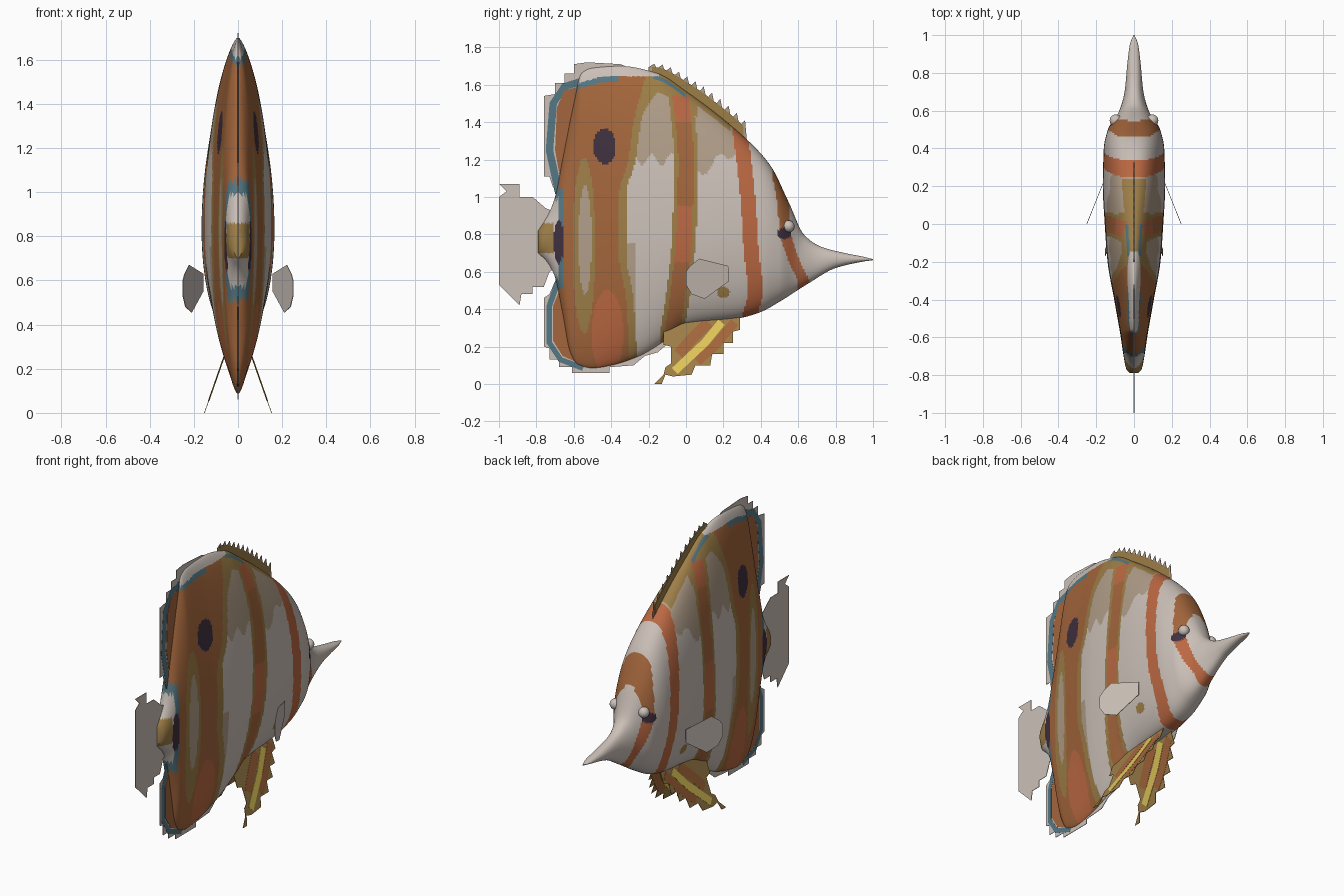
import bpy, bmesh, math

if "Cube" in bpy.data.objects:
    bpy.data.objects.remove(bpy.data.objects["Cube"])

# Palette
COLOURS = {
    "white": (.60, .53, .48), "taupe": (.44, .34, .25), "orange": (.37, .133, .045),
    "red_orange": (.50, .14, .055), "olive": (.34, .21, .064), "teal": (.09, .19, .235),
    "dark_navy": (.05, .03, .05), "yellow": (.75, .56, .10),
}
MATS = {}
for name, rgb in COLOURS.items():
    m = bpy.data.materials.new(name)
    m.use_nodes = True
    m.diffuse_color = (*rgb, 1)
    m.node_tree.nodes["Principled BSDF"].inputs["Base Color"].default_value = (*rgb, 1)
    MATS[name] = m
ORDER = list(COLOURS)


def curve(pts, u):
    """Smooth value at u through (u, v) points, without overshoot."""
    if u <= pts[0][0]:
        return pts[0][1]
    if u >= pts[-1][0]:
        return pts[-1][1]
    i = next(k for k in range(len(pts) - 1) if u <= pts[k + 1][0])

    def slope(k):
        return (pts[k + 1][1] - pts[k][1]) / (pts[k + 1][0] - pts[k][0])

    def tangent(k):
        if k == 0 or k == len(pts) - 1:
            return slope(min(k, len(pts) - 2))
        a, b = slope(k - 1), slope(k)
        return 0 if a * b <= 0 else 2 * a * b / (a + b)

    h = pts[i + 1][0] - pts[i][0]
    t = (u - pts[i][0]) / h
    return (pts[i][1] * (1 + 2 * t) * (1 - t) ** 2 + tangent(i) * h * t * (1 - t) ** 2
            + pts[i + 1][1] * t * t * (3 - 2 * t) + tangent(i + 1) * h * t * t * (t - 1))


def make(name, verts, faces, mats):
    me = bpy.data.meshes.new(name)
    me.from_pydata(verts, [], faces)
    for m in mats:
        me.materials.append(MATS[m])
    ob = bpy.data.objects.new(name, me)
    bpy.context.collection.objects.link(ob)
    return ob


def fix_normals(ob):
    bm = bmesh.new()
    bm.from_mesh(ob.data)
    bmesh.ops.recalc_face_normals(bm, faces=bm.faces)
    bm.to_mesh(ob.data)
    bm.free()


def plate(name, pts, mat, thick=.003, lean=lambda y, z: 0):
    """Thin plate from a side outline; lean gives its sideways offset."""
    n = len(pts)
    verts = [(lean(y, z) + s * thick / 2, y, z) for s in (-1, 1) for y, z in pts]
    faces = [list(range(n)), list(range(n, 2 * n))]
    faces += [(i, (i + 1) % n, n + (i + 1) % n, n + i) for i in range(n)]
    fix_normals(make(name, verts, faces, [mat]))


def ribbon(name, path, half, mat, thick, lean=lambda y, z: 0):
    """Tapered stripe along a side path."""
    a, b = [], []
    for i, (y, z) in enumerate(path):
        p, q = path[max(i - 1, 0)], path[min(i + 1, len(path) - 1)]
        d = math.hypot(q[0] - p[0], q[1] - p[1])
        ny, nz = -(q[1] - p[1]) / d * half, (q[0] - p[0]) / d * half
        a.append((y + ny, z + nz))
        b.append((y - ny, z - nz))
    plate(name, a + b[::-1], mat, thick, lean)


# Body profiles along its length
TOP = [(-.79, .82), (-.74, .9), (-.7, 1.0), (-.66, 1.2), (-.6, 1.5), (-.56, 1.66), (-.5, 1.69),
       (-.35, 1.7), (-.15, 1.66), (0, 1.565), (.3, 1.33), (.45, 1.17), (.55, .97), (.63, .8),
       (.72, .735), (.85, .7), (.95, .68), (1, .668)]
BOTTOM = [(-.79, .7), (-.74, .65), (-.7, .57), (-.66, .38), (-.62, .17), (-.58, .105), (-.5, .085),
          (-.4, .1), (-.25, .15), (-.1, .24), (0, .31), (.3, .355), (.4, .385), (.5, .44),
          (.65, .535), (.8, .62), (.95, .655), (1, .662)]
WIDTH = [(-.79, .02), (-.77, .04), (-.7, .055), (-.6, .07), (-.4, .105), (-.2, .14), (0, .155),
         (.2, .165), (.4, .16), (.5, .138), (.6, .078), (.7, .05), (.85, .035), (.95, .022), (1, .003)]

# Stripe centre lines by height
REAR_EDGE = [(.1, -.3), (.45, -.32), (.7, -.36), (1, -.36), (1.2, -.31), (1.4, -.28), (1.63, -.22)]
MID_BAND = [(.3, -.07), (.5, -.04), (.8, -.01), (1.2, 0), (1.55, -.03)]
CHEEK_BAND = [(.36, .34), (.5, .37), (.7, .35), (1, .33), (1.35, .29)]
EYE_BAND = [(.55, .63), (.68, .57), (.82, .53), (.95, .52), (1.12, .49)]


def inside(y, z, cy, cz, ry, rz):
    return ((y - cy) / ry) ** 2 + ((z - cz) / rz) ** 2 < 1


def paint(y, z):
    crest = curve(TOP, y)
    if (inside(y, z, -.435, 1.27, .06, .095) or inside(y, z, -.68, .76, .028, .115)
            or inside(y, z, .525, .805, .036, .03)):
        return "dark_navy"
    # tail base
    d = abs(z - .78)
    if y < -.71 and d < .08:
        return "olive"
    if y < -.685 and d < .21:
        return "white"
    if y < -.66 and d < .27:
        return "teal"
    # crest of the back
    if y < -.15 and z > 1.645 - .03 * max(0, -y - .45) / .1:
        return "white"
    if y < -.36 and z > 1.615 - .03 * max(0, -y - .45) / .1:
        return "teal"
    if -.17 < y < 0 and crest - .035 < z < crest - .015:
        return "teal"
    # rear band
    edge = curve(REAR_EDGE, z)
    if y < edge:
        if inside(y, z, -.54, .77, .035, .29):
            return "taupe"
        if inside(y, z, -.545, .74, .06, .47):
            return "olive"
        if inside(y, z, -.42, .27, .085, .23):
            return "red_orange"
        return "orange"
    if y < edge + .04 + max(0, z - 1.45) * .4:
        return "olive"
    # narrow bands
    mid = abs(y - curve(MID_BAND, z))
    if mid < .042 and z < 1.54:
        return "red_orange" if .65 < z < .95 or z > 1.4 else "orange"
    if mid < .064 or (-.25 < y < .06 and z > crest - .1) or (0 < y < .24 and z > crest - .035):
        return "olive"
    if abs(y - curve(CHEEK_BAND, z)) < .04:
        return "red_orange"
    if abs(y - curve(EYE_BAND, z)) < .03 and .5 < z:
        return "orange" if z > .85 else "red_orange"
    # pale areas
    if inside(y, z, .2, .49, .035, .03):
        return "olive"
    if 0 < y < .31 and z > 1.12 + .6 * (y - .05) + .03 * math.sin(45 * y):
        return "taupe"
    if y < 0 and (z > 1.2 + .03 * math.sin(60 * y) or (y < -.27 and z < .75)):
        return "taupe"
    return "white"


# Body: lens-shaped rings from tail base to snout
COLS, ROWS = 200, 170
verts, faces, tones = [], [], []
for i in range(COLS + 1):
    y = -.79 + 1.79 * i / COLS
    hi, lo, w = curve(TOP, y), curve(BOTTOM, y), curve(WIDTH, y)
    mid = min((hi + lo) / 2, .83)
    power = 2 * (.62 - .2 * min(max((y + .4) / .7, 0), 1))
    for k in range(2 * ROWS):
        a = math.pi * k / ROWS
        s = -math.cos(a)
        x = math.copysign(abs(math.sin(a)) ** power * w, math.sin(a))
        verts.append((x, y, mid + s * ((hi - mid) if s > 0 else (mid - lo))))
ring = 2 * ROWS
for i in range(COLS):
    tone = []
    for k in range(ROWS):
        quad = (i * ring + k, i * ring + k + 1, (i + 1) * ring + k + 1, (i + 1) * ring + k)
        c = [sum(verts[v][ax] for v in quad) / 4 for ax in (1, 2)]
        tone.append(ORDER.index(paint(*c)))
    for k in range(ring):
        n = (k + 1) % ring
        faces.append((i * ring + k, i * ring + n, (i + 1) * ring + n, (i + 1) * ring + k))
        tones.append(tone[k if k < ROWS else ring - 1 - k])
faces += [list(range(ring)), list(range(COLS * ring, (COLS + 1) * ring))]
tones += [ORDER.index("olive"), ORDER.index("white")]
body = make("body", verts, faces, ORDER)
body.data.polygons.foreach_set("material_index", tones)
fix_normals(body)
bpy.ops.object.select_all(action="DESELECT")
body.select_set(True)
bpy.context.view_layer.objects.active = body
bpy.ops.object.shade_smooth_by_angle(angle=math.radians(45))

# Tail fin
plate("tail_fin", [(-.7, .92), (-.75, .94), (-.82, 1), (-.89, 1), (-.89, 1.07), (-1, 1.07), (-.96, 1.03),
                   (-1, 1), (-1, .53), (-.89, .42), (-.88, .48), (-.82, .48), (-.82, .52), (-.76, .52),
                   (-.73, .6), (-.7, .62)], "white")

# Rear upper and lower fins: ragged rim, teal line, orange web
plate("upper_fin_rim", [(-.2, 1.6), (-.3, 1.69), (-.35, 1.71), (-.53, 1.72), (-.6, 1.71), (-.6, 1.66), (-.65, 1.66),
                        (-.65, 1.61), (-.7, 1.61), (-.7, 1.55), (-.76, 1.54), (-.76, 1.11), (-.73, 1.11),
                        (-.71, 1.05), (-.66, 1.06), (-.55, 1.3)], "white")
ribbon("upper_fin_line", [(-.52, 1.63), (-.65, 1.59), (-.71, 1.5), (-.73, 1.25), (-.68, 1.02)], .02, "teal", .005)
plate("upper_fin_web", [(-.5, 1.61), (-.65, 1.57), (-.69, 1.48), (-.7, 1.25), (-.67, 1.08), (-.58, 1.2)], "orange", .007)
plate("lower_fin_rim", [(-.62, .55), (-.7, .55), (-.73, .48), (-.76, .46), (-.76, .2), (-.73, .19), (-.73, .13),
                        (-.68, .13), (-.68, .09), (-.61, .09), (-.61, .06), (-.41, .06), (-.41, .09), (-.28, .1),
                        (-.22, .15), (-.15, .17), (-.08, .23), (-.2, .3), (-.5, .3)], "white")
ribbon("lower_fin_line", [(-.68, .56), (-.73, .42), (-.73, .22), (-.67, .13), (-.55, .085)], .015, "teal", .005)
plate("lower_fin_web", [(-.62, .5), (-.67, .52), (-.71, .42), (-.71, .23), (-.66, .15), (-.55, .1), (-.5, .3)],
      "orange", .007)

# Spiny dorsal fin: sawtooth rim with an olive web
SPINES = 12
teeth, web = [(.33, 1.25), (-.2, 1.55)], [(.31, 1.25), (-.2, 1.55)]
for i in range(SPINES):
    y = -.2 + .53 * i / SPINES
    rise = .035 + .06 * math.sin(math.pi * min(1, (i + 1) / 8) / 2)
    teeth += [(y, curve(TOP, y) + rise * .4), (y + .03, curve(TOP, y + .03) + rise)]
    web.append((y + .02, curve(TOP, y + .02) + rise * .6))
plate("dorsal_rim", teeth, "taupe", .003)
plate("dorsal_web", web, "olive", .006)

# Paired fins and eyes
for side, label in ((1, "left"), (-1, "right")):
    def pectoral(y, z):
        return side * (.25 - .4 * y)

    def pelvic(y, z):
        return side * (.04 + .35 * (.32 - z))

    plate(label + "_pectoral_fin", [(0, .6), (.02, .63), (.07, .67), (.23, .63), (.23, .55), (.1, .455),
                                    (.03, .48), (0, .53)], "white", .003, pectoral)
    plate(label + "_pelvic_fin", [(.29, .37), (.29, .29), (.25, .28), (.25, .22), (.2, .22), (.2, .16), (.14, .16),
                                  (.13, .1), (.05, .1), (.03, .05), (-.07, .04), (-.11, .05), (-.13, 0), (-.17, 0),
                                  (-.12, .05), (-.11, .09), (-.08, .11), (-.08, .2), (-.12, .21), (-.12, .3),
                                  (.05, .36)], "olive", .003, pelvic)
    ribbon(label + "_pelvic_front_stripe", [(.26, .33), (.15, .2), (.06, .12)], .025, "orange", .005, pelvic)
    ribbon(label + "_pelvic_rear_stripe", [(.12, .33), (.02, .23), (-.04, .16)], .03, "orange", .005, pelvic)
    ribbon(label + "_pelvic_centre_stripe", [(.19, .33), (.1, .22), (-.06, .07)], .022, "yellow", .007, pelvic)
    bpy.ops.mesh.primitive_uv_sphere_add(segments=20, ring_count=12, radius=.032, location=(side * .097, .548, .843))
    eye = bpy.context.object
    eye.name = label + "_eye"
    eye.data.materials.append(MATS["white"])
    bpy.ops.object.shade_smooth()
